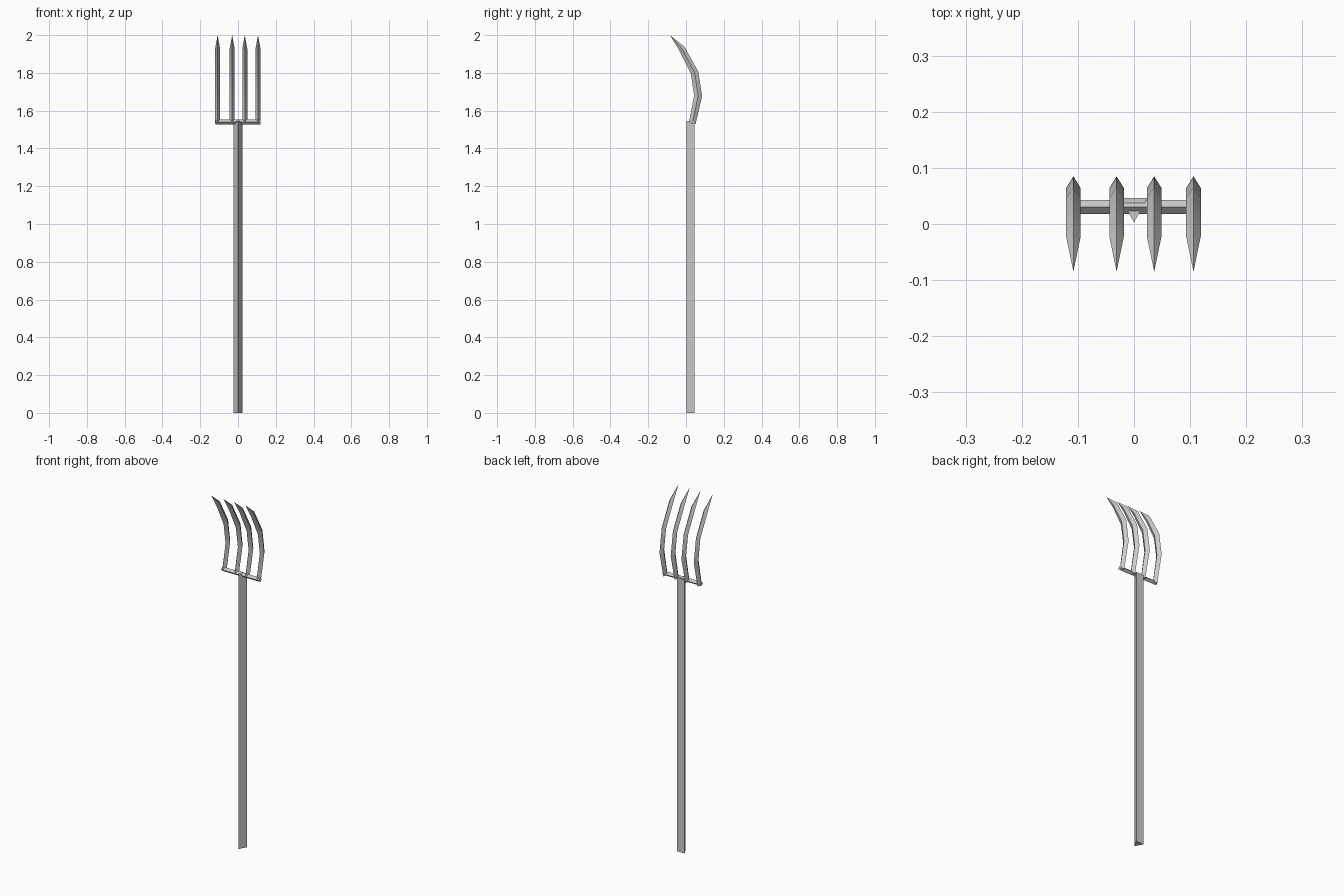
import bpy, bmesh, math
from mathutils import Vector

if "Cube" in bpy.data.objects:
    bpy.data.objects.remove(bpy.data.objects["Cube"])


def loft(name, rings, tip=None, caps=True):
    """Skin a list of equal-sized rings, optionally closing to a point."""
    bm = bmesh.new()
    vs = [[bm.verts.new(p) for p in r] for r in rings]
    n = len(vs[0])
    for a, b in zip(vs, vs[1:]):
        for i in range(n):
            j = (i + 1) % n
            bm.faces.new((a[i], a[j], b[j], b[i]))
    if caps:
        bm.faces.new(vs[0][::-1])
    if tip:
        t = bm.verts.new(tip)
        for i in range(n):
            bm.faces.new((vs[-1][i], vs[-1][(i + 1) % n], t))
    elif caps:
        bm.faces.new(vs[-1])
    bmesh.ops.recalc_face_normals(bm, faces=bm.faces)
    me = bpy.data.meshes.new(name)
    bm.to_mesh(me)
    bm.free()
    ob = bpy.data.objects.new(name, me)
    bpy.context.collection.objects.link(ob)
    return ob


# handle: three-sided pole with its edge to the front
tri = [(0, 0.003), (0.024, 0.046), (-0.024, 0.046)]
handle = loft("handle", [[(x, y, z) for x, y in tri] for z in (0, 1.545)])

# crossbar carrying the tines
bar = [(0.043, 1.54), (0.03, 1.552), (0.018, 1.54), (0.03, 1.528)]
loft("crossbar", [[(x, y, z) for y, z in bar] for x in (-0.118, 0.118)])

# tines: curved diamond-section prongs; each row is front y/z, back y/z
stations = [((0.016, 1.540), (0.051, 1.530)),
            ((0.043, 1.680), (0.085, 1.676)),
            ((0.026, 1.795), (0.066, 1.805)),
            ((-0.036, 1.920), (-0.008, 1.938))]
for k, cx in enumerate((-0.108, -0.031, 0.036, 0.106)):
    rings = []
    for (fy, fz), (by, bz) in stations:
        my, mz = (fy + by) / 2, (fz + bz) / 2
        rings.append([(cx, fy, fz), (cx + 0.013, my, mz),
                      (cx, by, bz), (cx - 0.013, my, mz)])
    loft(f"tine_{k + 1}", rings, tip=(cx, -0.085, 2.0))

for ob in bpy.context.collection.objects:
    ob.select_set(True)
bpy.context.view_layer.objects.active = handle
bpy.ops.object.shade_smooth_by_angle(angle=math.radians(30))
